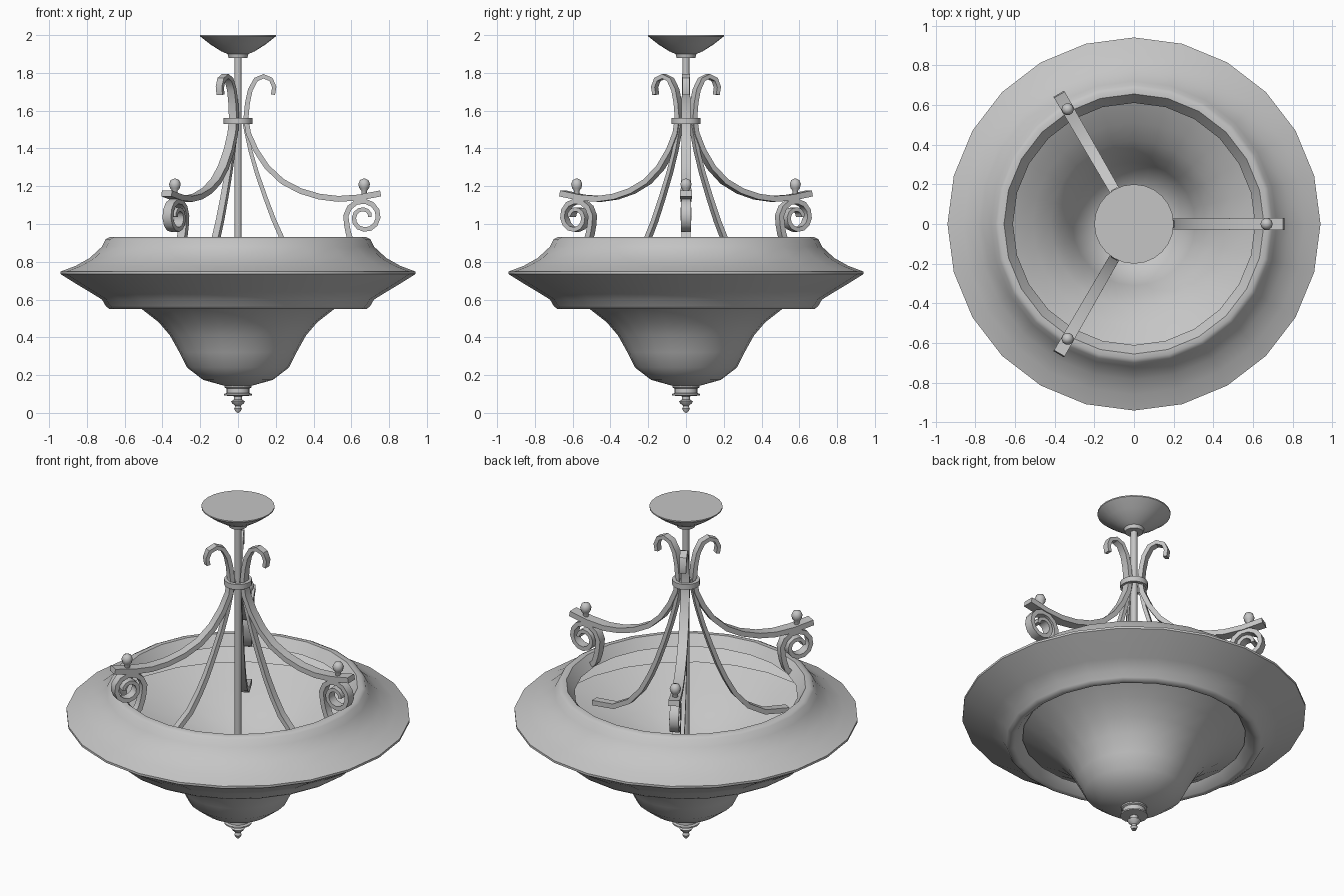
import bpy, bmesh, math
from mathutils import Vector

cube = bpy.data.objects.get("Cube")
if cube:
    bpy.data.objects.remove(cube, do_unlink=True)

metal = bpy.data.materials.new("plain grey")
metal.use_nodes = True
grey = (0.56, 0.56, 0.56, 1)
metal.diffuse_color = grey
metal.node_tree.nodes["Principled BSDF"].inputs["Base Color"].default_value = grey


def finish(bm, name, angle, fix_normals=True):
    """Turn a bmesh into a shaded, coloured object."""
    if fix_normals:
        bmesh.ops.recalc_face_normals(bm, faces=bm.faces)
    mesh = bpy.data.meshes.new(name)
    bm.to_mesh(mesh)
    bm.free()
    mesh.materials.append(metal)
    obj = bpy.data.objects.new(name, mesh)
    bpy.context.collection.objects.link(obj)
    bpy.ops.object.select_all(action='DESELECT')
    obj.select_set(True)
    bpy.context.view_layer.objects.active = obj
    bpy.ops.object.shade_smooth_by_angle(angle=math.radians(angle))
    return obj


def lathe(name, profile, sides, angle=35, closed=False, centre=0, turn=0):
    """Spin (radius, height) points, listed bottom to top, around a vertical axis."""
    bm = bmesh.new()
    rings = []
    for r, z in profile:
        if r == 0:
            rings.append([bm.verts.new((0, 0, z))] * sides)
        else:
            rings.append([bm.verts.new((r * math.cos(a), r * math.sin(a), z))
                          for a in (math.tau * i / sides for i in range(sides))])
    pairs = list(zip(rings, rings[1:]))
    if closed:
        pairs.append((rings[-1], rings[0]))
    for low, high in pairs:
        for i in range(sides):
            j = (i + 1) % sides
            corners = list(dict.fromkeys((low[i], low[j], high[j], high[i])))
            if len(corners) > 2:
                bm.faces.new(corners)
    obj = finish(bm, name, angle, fix_normals=False)
    obj.location = (centre * math.cos(turn), centre * math.sin(turn), 0)
    return obj


def strip(name, path, widths, depths, turn):
    """Sweep a flat bar along (radius, height) points; size blends start to end."""
    bm = bmesh.new()
    pts = [Vector(p) for p in path]
    last = len(pts) - 1
    rings = []
    for i, p in enumerate(pts):
        along = (pts[min(i + 1, last)] - pts[max(i - 1, 0)]).normalized()
        side = Vector((-along.y, along.x))
        t = i / last
        w = (widths[0] + (widths[1] - widths[0]) * t) / 2
        d = (depths[0] + (depths[1] - depths[0]) * t) / 2
        ring = []
        for sw, sd in ((-1, -1), (1, -1), (1, 1), (-1, 1)):
            q = p + side * d * sd
            ring.append(bm.verts.new((q.x, w * sw, q.y)))
        rings.append(ring)
    for a, b in zip(rings, rings[1:]):
        for i in range(4):
            j = (i + 1) % 4
            bm.faces.new((a[i], a[j], b[j], b[i]))
    bm.faces.new(rings[0])
    bm.faces.new(rings[-1])
    obj = finish(bm, name, 40)
    obj.rotation_euler.z = turn
    return obj


# Wide hollow ring with lips turned in at top and bottom
lathe("shade_ring", [(.61, .60), (.655, .555), (.68, .55), (.70, .565), (.72, .60),
                     (.785, .64), (.86, .685), (.94, .735), (.94, .748), (.86, .778),
                     (.785, .82), (.72, .88), (.70, .92), (.68, .93), (.655, .93),
                     (.61, .87)], 24, 50)

# Glass bowl
lathe("bowl", [(0, .14), (.07, .143), (.185, .175), (.27, .24), (.31, .32), (.36, .41),
               (.42, .48), (.51, .55), (.61, .61), (.78, .70)], 24, 50)

# Bottom finial
lathe("bottom_finial", [(0, .005), (.014, .008), (.02, .022), (.014, .037), (.03, .05),
                        (.037, .062), (.022, .07), (.022, .088), (.075, .092),
                        (.075, .10), (.062, .105), (.062, .13), (.072, .135),
                        (.072, .145), (0, .145)], 16)
lathe("finial_tip", [(0, 0), (.009, .002), (.009, .01), (0, .01)], 8)

# Stem and ceiling canopy
lathe("stem", [(0, .14), (.019, .14), (.019, 1.9), (0, 1.9)], 12)
lathe("ceiling_canopy", [(0, 1.88), (.05, 1.88), (.055, 1.9), (.09, 1.915),
                         (.145, 1.95), (.2, 1.993), (.2, 2), (0, 2)], 24)

# Collar that gathers the arms
lathe("collar", [(.055, 1.53), (.076, 1.53), (.076, 1.562), (.055, 1.562)], 20,
      closed=True)

arm_path = [(.185, 1.685), (.192, 1.725), (.175, 1.765), (.135, 1.782), (.095, 1.765),
            (.065, 1.71), (.05, 1.64), (.042, 1.56), (.055, 1.48), (.095, 1.39),
            (.155, 1.3), (.235, 1.225), (.33, 1.175), (.43, 1.145), (.53, 1.133),
            (.64, 1.14), (.755, 1.162)]
rib_path = [(.028, 1.56), (.045, 1.48), (.065, 1.39), (.1, 1.27), (.145, 1.14),
            (.19, 1.02), (.235, .92), (.29, .82), (.37, .73), (.47, .675), (.61, .66)]
scroll_path = [(.625, .885), (.59, .90), (.588, .95), (.575, 1.0)]
scroll_path = [(.63, .875), (.6, .905), (.585, .95)]
# Rolled part of the scroll, a spiral tightening towards its middle
for i in range(20):
    t = i / 19
    a = math.radians(205 - 560 * t)
    r = .1 - .068 * t
    scroll_path.append((.667 + r * math.cos(a), 1.035 + r * math.sin(a)))

knob = [(0, 1.14), (.017, 1.14), (.014, 1.175), (.026, 1.19), (.031, 1.212),
        (.022, 1.233), (0, 1.242)]

# Three arms, each with an inner rib, a scroll and a knob
for n, label in enumerate(("left", "back_right", "front_right")):
    turn = math.tau * n / 3
    strip(label + "_arm", arm_path, (.036, .062), (.022, .032), turn)
    strip(label + "_rib", rib_path, (.03, .045), (.018, .03), turn)
    strip(label + "_scroll", scroll_path, (.045, .06), (.03, .02), turn)
    lathe(label + "_knob", knob, 10, 50, centre=.668, turn=turn)
